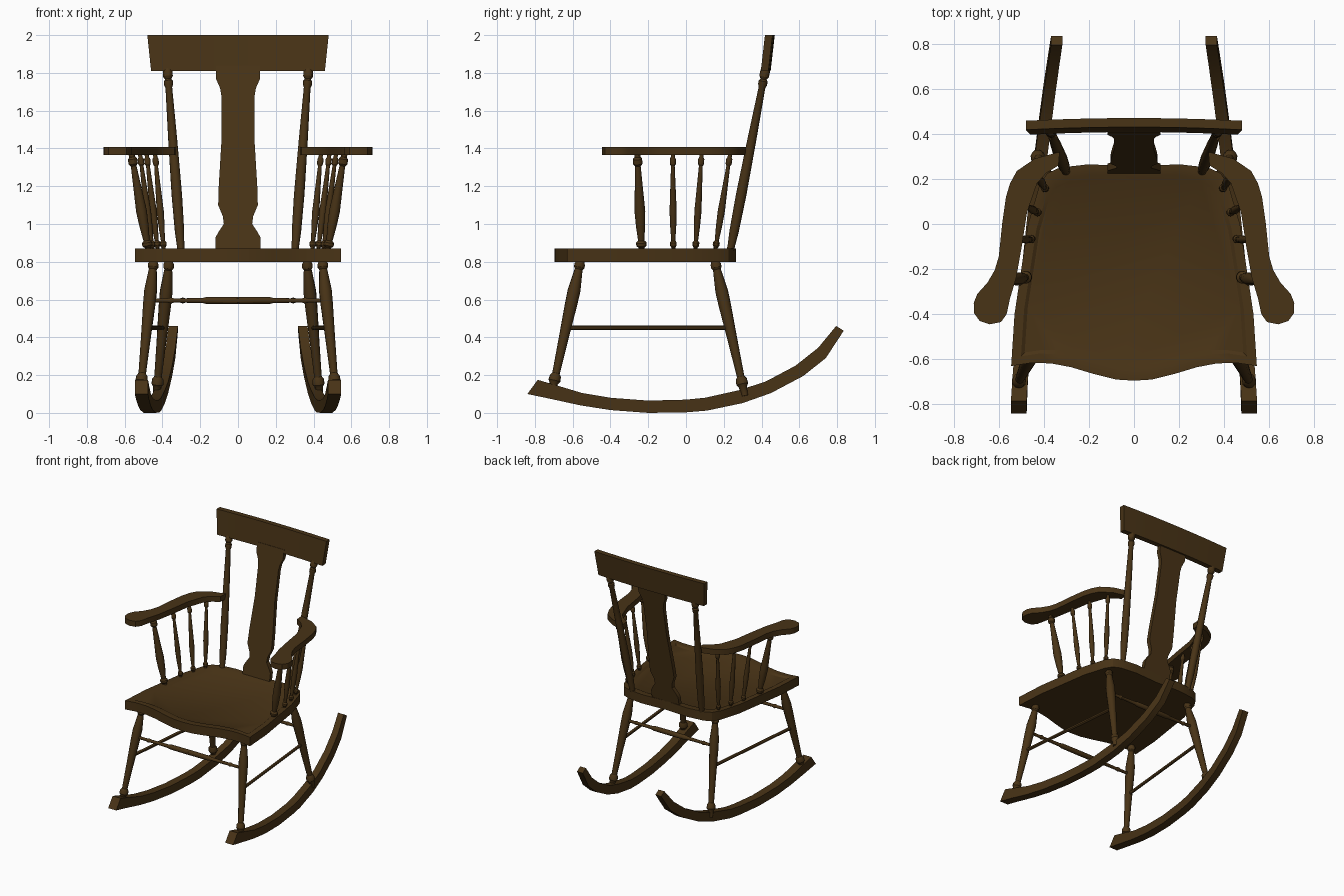
import bpy, bmesh, math
from mathutils import Vector

wood = bpy.data.materials.new("dark_brown_wood")
wood.diffuse_color = (0.065, 0.033, 0.008, 1)


def loft(name, rings, mirror=False, angle=30):
    """Skin a list of equal-length point rings and cap both ends."""
    bm = bmesh.new()
    rows = [[bm.verts.new(p) for p in ring] for ring in rings]
    n = len(rows[0])
    for a, b in zip(rows, rows[1:]):
        for i in range(n):
            j = (i + 1) % n
            bm.faces.new((a[i], a[j], b[j], b[i]))
    bm.faces.new(rows[0][::-1])
    bm.faces.new(rows[-1])
    bmesh.ops.recalc_face_normals(bm, faces=bm.faces)
    me = bpy.data.meshes.new(name)
    bm.to_mesh(me)
    bm.free()
    me.materials.append(wood)
    ob = bpy.data.objects.new(name, me)
    bpy.context.collection.objects.link(ob)
    if mirror:
        ob.modifiers.new("Mirror", 'MIRROR').use_mirror_merge = False
    bpy.ops.object.select_all(action='DESELECT')
    ob.select_set(True)
    bpy.context.view_layer.objects.active = ob
    bpy.ops.object.shade_smooth_by_angle(angle=math.radians(angle))
    return ob


def turned(name, start, end, profile, mirror=True, sides=12):
    """Lathe a (position, radius) profile along the line start-end."""
    a, b = Vector(start), Vector(end)
    q = (b - a).to_track_quat('Z', 'Y')
    rings = []
    for t, r in profile:
        c = a.lerp(b, t)
        rings.append([c + q @ Vector((r * math.cos(k * math.tau / sides),
                                      r * math.sin(k * math.tau / sides), 0))
                      for k in range(sides)])
    return loft(name, rings, mirror)


# seat: half outline from back centre to front centre, mirrored, with a dished top
half = [(0, .255), (.2, .265), (.33, .25), (.385, .225), (.42, .17), (.47, 0), (.53, -.4),
        (.545, -.63), (.46, -.617), (.37, -.618), (.28, -.635), (.18, -.665), (.08, -.69), (0, -.695)]
outline = half + [(-x, y) for x, y in half[-2:0:-1]]
rings = []
for sx, sy, z in ((1, 1, .80), (1, 1, .87), (.92, .90, .87), (.89, .86, .86)):
    rings.append([(x * sx, (y + .2) * sy - .2, z) for x, y in outline])
loft("seat", rings)

# rockers: (top y, top z, bottom y, bottom z), converging towards the back
path = [(-.785, .175, -.84, .10), (-.70, .15, -.72, .075), (-.55, .105, -.56, .04),
        (-.4, .08, -.4, .015), (-.2, .065, -.2, 0), (0, .07, 0, .003), (.1, .08, .11, .012),
        (.28, .12, .30, .052), (.42, .165, .45, .105), (.58, .25, .62, .195),
        (.70, .345, .74, .29), (.795, .46, .835, .435)]
rings = []
for ty, tz, by, bz in path:
    u = (ty + .8) / 1.6
    x, w = .512 - .09 * u - .08 * u * u, .035 - .010 * u
    rings.append([(x - w, ty, tz), (x + w, ty, tz), (x + w, by, bz), (x - w, by, bz)])
loft("rocker", rings, True)

# legs
leg = [(0, .02), (.03, .022), (.045, .028), (.07, .028), (.085, .021), (.12, .024), (.24, .034),
       (.34, .033), (.6, .026), (.86, .02), (.88, .03), (.915, .032), (.935, .022), (1, .018)]
turned("front_leg", (.445, -.555, .82), (.517, -.71, .11), leg)
turned("back_leg", (.363, .15, .82), (.433, .312, .09), leg)

# stretchers
bar = [(0, .011), (.1, .011), (.12, .016), (.14, .011), (.3, .013), (.32, .018), (.5, .019),
       (.68, .018), (.7, .013), (.86, .011), (.88, .016), (.9, .011), (1, .011)]
turned("front_stretcher", (-.468, -.604, .595), (.468, -.604, .595), bar, False)
turned("back_stretcher", (-.385, .2, .595), (.385, .2, .595), bar, False)
turned("side_stretcher", (.483, -.636, .45), (.398, .232, .45), [(0, .012), (1, .012)])

# back posts
post = [(0, .02), (.03, .02), (.1, .025), (.3, .028), (.6, .024), (.88, .018), (.895, .024),
        (.915, .024), (.925, .017), (.94, .026), (.97, .026), (.985, .018), (1, .018)]
turned("back_post", (.302, .235, .86), (.375, .425, 1.84), post)

# arm spindles: (top x, top y, bottom x, bottom y, thickness)
spindle = [(0, .6), (.03, .6), (.05, 1), (.08, 1), (.1, .6), (.25, .9), (.4, 1.05),
           (.86, .55), (.88, .9), (.93, .9), (.95, .6), (1, .6)]
for i, (tx, ty, bx, by, r) in enumerate([(.565, -.258, .475, -.235, .028), (.52, -.07, .452, -.067, .018),
                                         (.485, .083, .425, .05, .018), (.44, .235, .393, .155, .018)]):
    turned("arm_spindle_%d" % (i + 1), (bx, by, .86), (tx, ty, 1.38), [(t, k * r) for t, k in spindle])

# armrests
arm = [(.33, .32), (.44, .29), (.52, .235), (.55, .18), (.568, .12), (.585, 0), (.60, -.145),
       (.618, -.205), (.65, -.26), (.695, -.31), (.711, -.35), (.71, -.395), (.685, -.43),
       (.64, -.445), (.59, -.435), (.565, -.40), (.55, -.33), (.523, -.24), (.498, -.1),
       (.475, .05), (.43, .18), (.39, .225), (.335, .26)]
loft("armrest", [[(x, y, z) for x, y in arm] for z in (1.365, 1.408)], True)

# back splat: (z, half width)
rings = []
for z, w in [(.86, .118), (.93, .118), (.955, .105), (1.0, .075), (1.04, .08), (1.1, .105), (1.2, .102),
             (1.45, .087), (1.68, .088), (1.72, .095), (1.77, .117), (1.84, .117)]:
    y = .24 + (z - .87) * .19
    rings.append([(-w, y - .016, z), (w, y - .016, z), (w, y + .016, z), (-w, y + .016, z)])
loft("back_splat", rings)

# crest rail, gently bowed backwards
rings = []
for k in range(-5, 6):
    u = k / 5
    bow = .012 * (1 - u * u)
    rings.append([(u * .46, .396 + bow, 1.81), (u * .48, .418 + bow, 2.0),
                  (u * .48, .458 + bow, 2.0), (u * .46, .436 + bow, 1.81)])
loft("crest_rail", rings)
